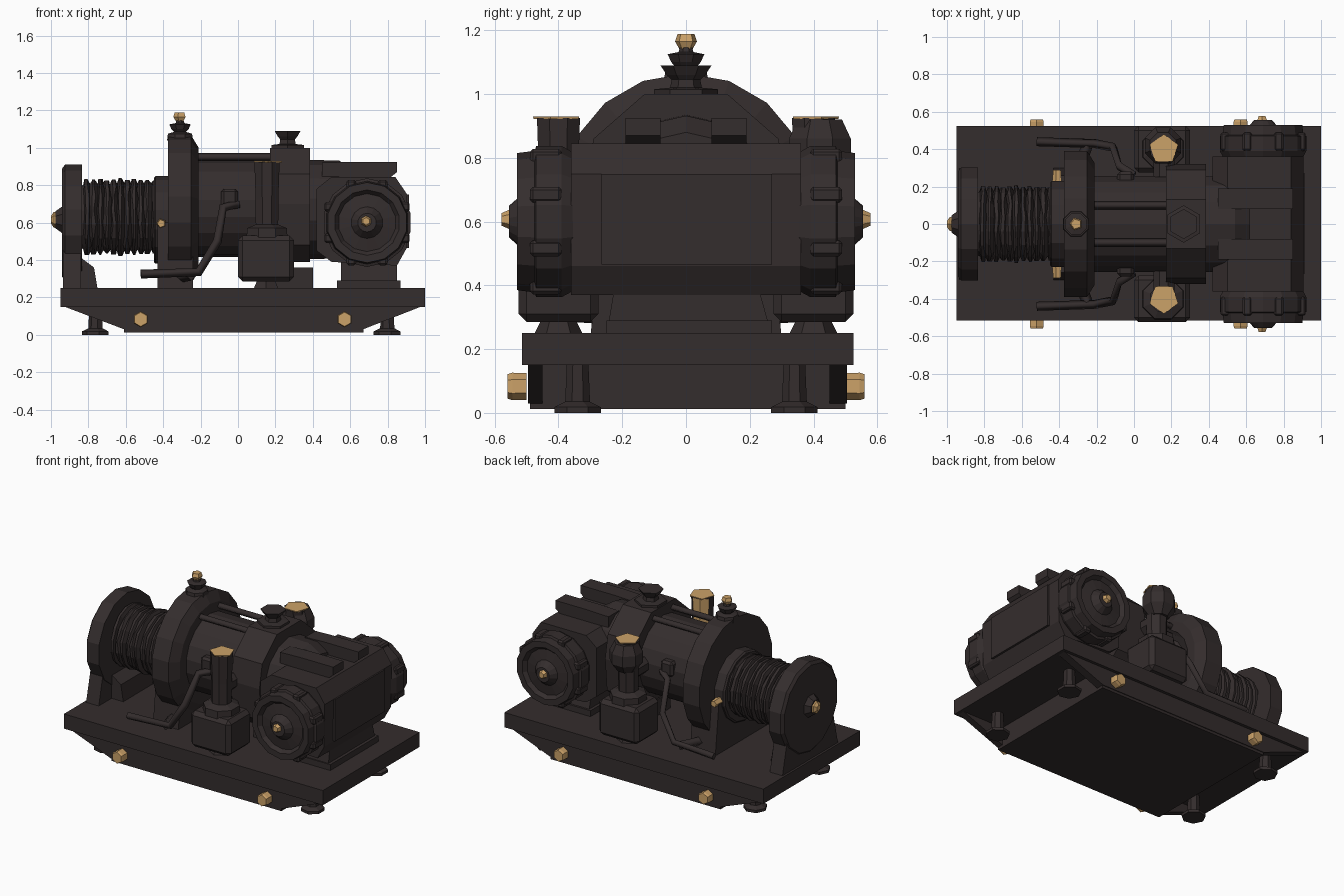
import bpy, bmesh, math, random
from mathutils import Vector, Matrix

if "Cube" in bpy.data.objects:
    bpy.data.objects.remove(bpy.data.objects["Cube"])

random.seed(4)


def material(name, rgb):
    m = bpy.data.materials.new(name)
    m.diffuse_color = (*rgb, 1)
    m.use_nodes = True
    m.node_tree.nodes["Principled BSDF"].inputs["Base Color"].default_value = m.diffuse_color
    return m


DARK = material("dark_iron", (0.034, 0.026, 0.026))
GOLD = material("brass", (0.60, 0.36, 0.14))


def finish(name, bm, mat):
    bmesh.ops.recalc_face_normals(bm, faces=bm.faces)
    me = bpy.data.meshes.new(name)
    bm.to_mesh(me)
    bm.free()
    me.materials.append(mat)
    ob = bpy.data.objects.new(name, me)
    bpy.context.collection.objects.link(ob)
    return ob


def box(name, x, y, z, mat=DARK, bevel=0.0):
    bm = bmesh.new()
    lo, hi = Vector((x[0], y[0], z[0])), Vector((x[1], y[1], z[1]))
    bmesh.ops.create_cube(bm, size=1, matrix=Matrix.Translation((lo + hi) / 2) @ Matrix.Diagonal((*(hi - lo), 1)))
    if bevel:
        bmesh.ops.bevel(bm, geom=bm.edges[:], offset=bevel, segments=1, affect='EDGES')
    return finish(name, bm, mat)


def prism(name, axis, pts, a, b, mat=DARK):
    """Extrude a 2D outline along x (pts are y,z) or y (pts are x,z)."""
    bm = bmesh.new()
    place = (lambda p, t: (t, p[0], p[1])) if axis == 'x' else (lambda p, t: (p[0], t, p[1]))
    r0 = [bm.verts.new(place(p, a)) for p in pts]
    r1 = [bm.verts.new(place(p, b)) for p in pts]
    n = len(pts)
    bm.faces.new(r0)
    bm.faces.new(r1)
    for i in range(n):
        bm.faces.new((r0[i], r0[(i + 1) % n], r1[(i + 1) % n], r1[i]))
    return finish(name, bm, mat)


def lathe(name, axis, c, prof, n=16, mat=DARK, phase=0.5, jitter=0.0):
    """Revolve (distance, radius) pairs about an axis through c."""
    bm = bmesh.new()
    rings = []
    for t, r in prof:
        ring = []
        for i in range(n):
            a = 2 * math.pi * (i + phase) / n
            tt = t + random.uniform(-jitter, jitter)
            u, v = r * math.cos(a), r * math.sin(a)
            p = {'x': (tt, u, v), 'y': (u, tt, v), 'z': (u, v, tt)}[axis]
            ring.append(bm.verts.new(Vector(c) + Vector(p)))
        rings.append(ring)
    bm.faces.new(rings[0])
    bm.faces.new(rings[-1])
    for p, q in zip(rings, rings[1:]):
        for i in range(n):
            bm.faces.new((p[i], p[(i + 1) % n], q[(i + 1) % n], q[i]))
    return finish(name, bm, mat)


def bar(name, pts, w):
    """Square rod through a few points."""
    cu = bpy.data.curves.new(name, 'CURVE')
    cu.dimensions = '3D'
    cu.bevel_depth = w
    cu.bevel_resolution = 0
    cu.use_fill_caps = True
    sp = cu.splines.new('POLY')
    sp.points.add(len(pts) - 1)
    for p, q in zip(sp.points, pts):
        p.co = (*q, 1)
    cu.materials.append(DARK)
    ob = bpy.data.objects.new(name, cu)
    bpy.context.collection.objects.link(ob)


# Base: deck plate, hull, slanted side rails, feet, side bolts
box("base_plate", (-0.95, 1.0), (-0.515, 0.525), (0.15, 0.25))
box("base_hull", (-0.61, 0.67), (-0.49, 0.5), (0.012, 0.155))
for s in (-1, 1):
    prism("side_rail", 'y', [(-0.94, 0.155), (-0.61, 0.03), (0.67, 0.03), (0.99, 0.155)], s * 0.45, s * 0.5 + 0.005)
    for x in (-0.76, 0.8):
        lathe("foot", 'z', (x, s * 0.34, 0), [(0, 0.075), (0.018, 0.075), (0.035, 0.04), (0.15, 0.035)], 7)
    for x in (-0.52, 0.57):
        lathe("rail_bolt", 'y', (x, 0, 0.083), [(s * 0.5, 0.042), (s * 0.545, 0.043), (s * 0.56, 0.038)], 6, GOLD)

# Rope drum with end flange and stand
lathe("end_flange", 'x', (0, 0, 0.6), [(-0.94, 0.29), (-0.925, 0.31), (-0.835, 0.31), (-0.835, 0.18)], 14)
lathe("flange_hub", 'x', (0, 0, 0.615), [(-0.975, 0.05), (-0.93, 0.085)], 8)
lathe("flange_bolt", 'x', (0, 0, 0.615), [(-1.0, 0.02), (-0.985, 0.042), (-0.96, 0.045)], 6, GOLD)
prism("flange_stand", 'x', [(-0.3, 0.24), (0.3, 0.24), (0.24, 0.5), (-0.24, 0.5)], -0.935, -0.84)
prism("stand_gusset", 'y', [(-0.85, 0.24), (-0.75, 0.24), (-0.77, 0.36), (-0.85, 0.42)], -0.16, 0.16)
coils = 11
prof = [(-0.85, 0.16)]
for i in range(coils):
    t = -0.825 + i * 0.036
    r = random.uniform(0.198, 0.213)
    prof += [(t, 0.178), (t + 0.009, r), (t + 0.024, r)]
prof.append((-0.42, 0.17))
lathe("rope_coils", 'x', (0, 0, 0.63), prof, 16, jitter=0.006)

# Bearing plate and large brake ring
lathe("bearing_plate", 'x', (0, 0, 0.615), [(-0.45, 0.225), (-0.44, 0.235), (-0.34, 0.235)], 14)
prism("bearing_stand", 'x', [(-0.3, 0.24), (0.3, 0.24), (0.26, 0.6), (-0.26, 0.6)], -0.43, -0.24)
lathe("brake_ring", 'x', (0, 0, 0.67),
      [(-0.375, 0.3), (-0.375, 0.395), (-0.25, 0.395), (-0.21, 0.33), (-0.21, 0.27)], 18)
lathe("ring_knob_base", 'z', (-0.31, 0, 0),
      [(1.04, 0.075), (1.075, 0.07), (1.085, 0.035), (1.1, 0.05), (1.125, 0.062), (1.132, 0.025), (1.15, 0.02)], 8)
lathe("ring_knob", 'z', (-0.31, 0, 0), [(1.135, 0.018), (1.165, 0.036), (1.188, 0.028)], 5, GOLD)

# Main housing, collar and filler cap
lathe("main_housing", 'x', (0, 0, 0.675), [(-0.25, 0.26), (0.2, 0.26)], 18)
prism("collar", 'x', [(-0.13, 1.0), (0.13, 1.0), (0.29, 0.86), (0.32, 0.7), (0.3, 0.48), (0.2, 0.39),
                      (-0.2, 0.39), (-0.3, 0.48), (-0.32, 0.7), (-0.29, 0.86)], 0.17, 0.385)
lathe("filler_cap", 'z', (0.265, 0, 0),
      [(0.98, 0.1), (1.015, 0.1), (1.02, 0.05), (1.045, 0.045), (1.06, 0.06), (1.09, 0.08)], 6)
lathe("gear_neck", 'x', (0, 0, 0.67), [(0.36, 0.265), (0.54, 0.262), (0.62, 0.21)], 14)
for s in (-1, 1):
    bar("housing_tie", [(-0.22, s * 0.1, 0.95), (0.18, s * 0.1, 0.95)], 0.022)
    box("housing_clip", (-0.09, 0.0), (s * 0.2 - 0.08, s * 0.2 + 0.08), (0.68, 0.78), bevel=0.015)

# Cross motor with end bells
prism("motor_block", 'y', [(0.42, 0.45), (0.5, 0.39), (0.85, 0.37), (0.9, 0.46), (0.905, 0.75), (0.84, 0.845),
                           (0.5, 0.845), (0.42, 0.78)], -0.36, 0.36)
box("motor_panel", (0.89, 0.915), (-0.265, 0.27), (0.465, 0.75))
for s in (-1, 1):
    lathe("end_bell", 'y', (0.69, 0, 0.6),
          [(s * 0.35, 0.215), (s * 0.39, 0.237), (s * 0.47, 0.237), (s * 0.475, 0.222), (s * 0.53, 0.215),
           (s * 0.53, 0.175), (s * 0.505, 0.155), (s * 0.515, 0.085), (s * 0.555, 0.05)], 14)
    lathe("bell_bolt", 'y', (0.685, 0, 0.607), [(s * 0.55, 0.032), (s * 0.578, 0.02)], 6, GOLD)
    for i in range(8):
        a = math.pi * (i + 0.5) / 4
        x, z = 0.69 + 0.22 * math.cos(a), 0.6 + 0.22 * math.sin(a)
        box("bell_lug", (x - 0.025, x + 0.025), (s * 0.44 - 0.05, s * 0.44 + 0.05), (z - 0.025, z + 0.025), bevel=0.01)
    # lifting arms over the motor
    prism("lifting_arm", 'y', [(0.45, 0.84), (0.8, 0.83), (0.85, 0.87), (0.85, 0.925), (0.6, 0.925), (0.45, 0.92)],
          s * 0.08, s * 0.19)
prism("motor_pedestal", 'x', [(-0.25, 0.24), (0.27, 0.24), (0.22, 0.42), (-0.22, 0.42)], 0.55, 0.85)
box("pedestal_foot", (0.53, 0.87), (-0.25, 0.27), (0.24, 0.29))
box("collar_foot", (0.2, 0.4), (-0.12, 0.12), (0.24, 0.36))

# Mirrored side parts: valve boxes, columns, levers
for s in (-1, 1):
    y = s * 0.4
    box("valve_box", (0.0, 0.3), (y - 0.125, y + 0.125), (0.285, 0.53), bevel=0.025)
    lathe("valve_box_foot", 'z', (0.15, y, 0), [(0.24, 0.08), (0.3, 0.05)], 6)
    column = lathe("valve_column", 'z', (0.155, y, 0),
                   [(0.5, 0.12), (0.57, 0.115), (0.59, 0.065), (0.73, 0.066), (0.925, 0.073)], 8)
    if s < 0:
        # inner rear faces of the front column are brass
        column.data.materials.append(GOLD)
        for f in column.data.polygons:
            if f.center.z > 0.75 and f.normal.y > 0.3 and f.normal.x < 0.5:
                f.material_index = 1
    else:
        lathe("column_head", 'z', (0.155, y + 0.02, 0), [(0.73, 0.06), (0.79, 0.105), (0.86, 0.105), (0.92, 0.075)], 8)
    lathe("valve_cap", 'z', (0.16, y, 0), [(0.922, 0.078), (0.93, 0.08)], 5, GOLD, 0.25 * s)
    lathe("valve_branch", 'y', (0.16, 0, 0.7), [(s * 0.25, 0.06), (s * 0.4, 0.06)], 8)
    bar("brake_lever", [(-0.52, s * 0.44, 0.325), (-0.21, s * 0.43, 0.335), (-0.11, s * 0.41, 0.5),
                        (-0.08, s * 0.31, 0.68), (0.0, s * 0.26, 0.7)], 0.024)
    bar("lever_link", [(-0.25, s * 0.42, 0.32), (-0.3, s * 0.28, 0.31)], 0.03)
    lathe("stand_bolt", 'y', (-0.41, 0, 0.595), [(s * 0.2, 0.03), (s * 0.29, 0.022)], 5, GOLD)
